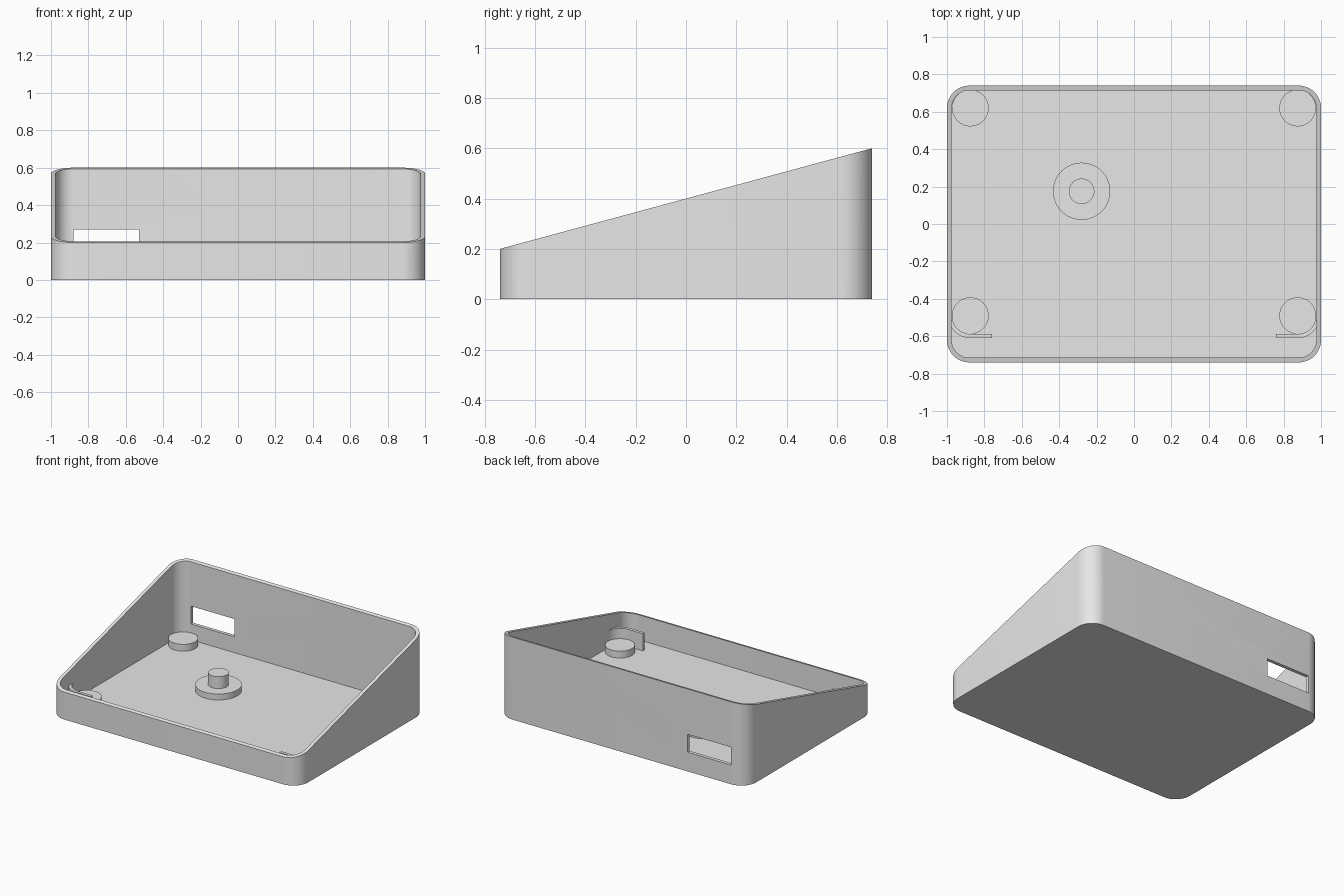
import bpy, bmesh
from math import cos, sin, pi, radians

cube = bpy.data.objects.get("Cube")
if cube:
    bpy.data.objects.remove(cube)

HALF_X, HALF_Y = 1.0, 0.74
WALL, FLOOR, RADIUS = 0.025, 0.025, 0.12

grey = bpy.data.materials.new("light grey plastic")
grey.use_nodes = True
colour = (0.8, 0.8, 0.8, 1)
grey.diffuse_color = colour
grey.node_tree.nodes["Principled BSDF"].inputs["Base Color"].default_value = colour


def add_object(name, bm):
    bmesh.ops.recalc_face_normals(bm, faces=bm.faces[:])
    mesh = bpy.data.meshes.new(name)
    bm.to_mesh(mesh)
    bm.free()
    mesh.materials.append(grey)
    obj = bpy.data.objects.new(name, mesh)
    bpy.context.collection.objects.link(obj)
    return obj


def smooth(obj):
    bpy.ops.object.select_all(action="DESELECT")
    obj.select_set(True)
    bpy.context.view_layer.objects.active = obj
    bpy.ops.object.shade_smooth_by_angle(angle=radians(30))


def arc(cx, cy, r, start, end, steps):
    angles = [radians(start + (end - start) * i / steps) for i in range(steps + 1)]
    return [(cx + r * cos(a), cy + r * sin(a)) for a in angles]


def rounded_outline(inset):
    x, y = HALF_X - RADIUS, HALF_Y - RADIUS
    points = []
    for k, (sx, sy) in enumerate([(1, 1), (-1, 1), (-1, -1), (1, -1)]):
        points += arc(sx * x, sy * y, RADIUS - inset, 90 * k, 90 * k + 90, 12)
    return points


def rim_height(y):
    return 0.4 + 0.2 * y / HALF_Y


def bridge(bm, a, b):
    for i in range(len(a)):
        j = (i + 1) % len(a)
        bm.faces.new((a[i], a[j], b[j], b[i]))


def prism(name, outline, z0, z1):
    bm = bmesh.new()
    low, high = [[bm.verts.new((x, y, z)) for x, y in outline] for z in (z0, z1)]
    bm.faces.new(low)
    bm.faces.new(high)
    bridge(bm, low, high)
    return add_object(name, bm)


# Open tray with a sloping rim
bm = bmesh.new()
outer, inner = rounded_outline(0), rounded_outline(WALL)
loops = [
    [bm.verts.new((x, y, 0)) for x, y in outer],
    [bm.verts.new((x, y, rim_height(y))) for x, y in outer],
    [bm.verts.new((x, y, rim_height(y))) for x, y in inner],
    [bm.verts.new((x, y, FLOOR)) for x, y in inner],
]
for a, b in zip(loops, loops[1:]):
    bridge(bm, a, b)
bm.faces.new(loops[0])
bm.faces.new(loops[-1])
case = add_object("sloped_case", bm)

# Port opening through the back wall
cutter = prism("port_cutter", [(-0.88, 0.66), (-0.53, 0.66), (-0.53, 0.8), (-0.88, 0.8)], 0.14, 0.27)
cutter.hide_render = True
cut = case.modifiers.new("port", "BOOLEAN")
cut.operation = "DIFFERENCE"
cut.solver = "EXACT"
cut.object = cutter
bpy.context.view_layer.objects.active = case
bpy.ops.object.modifier_apply(modifier=cut.name)
bpy.data.objects.remove(cutter)
smooth(case)


def disc(name, x, y, r, z0, z1):
    smooth(prism(name, arc(x, y, r, 0, 360, 48)[:-1], z0, z1))


# Corner pads, and hooked ribs around the front pads
PAD_X, PAD_R, FRONT_Y, BACK_Y = 0.875, 0.098, -0.49, 0.62
for side, s in (("left", 1), ("right", -1)):
    disc("back_pad_" + side, s * PAD_X, BACK_Y, PAD_R, FLOOR, 0.075)
    disc("front_pad_" + side, s * PAD_X, FRONT_Y, PAD_R, FLOOR, 0.075)
    outline = arc(PAD_X, FRONT_Y, 0.12, -30, -90, 12)
    outline += [(0.76, FRONT_Y - 0.12), (0.76, FRONT_Y - PAD_R)]
    outline += arc(PAD_X, FRONT_Y, PAD_R, -90, -5, 12)
    smooth(prism("hooked_rib_" + side, [(s * x, y) for x, y in outline], FLOOR, 0.15))

# Stepped post on the floor
disc("post_base", -0.28, 0.175, 0.153, FLOOR, 0.068)
disc("post", -0.28, 0.175, 0.068, 0.068, 0.155)
